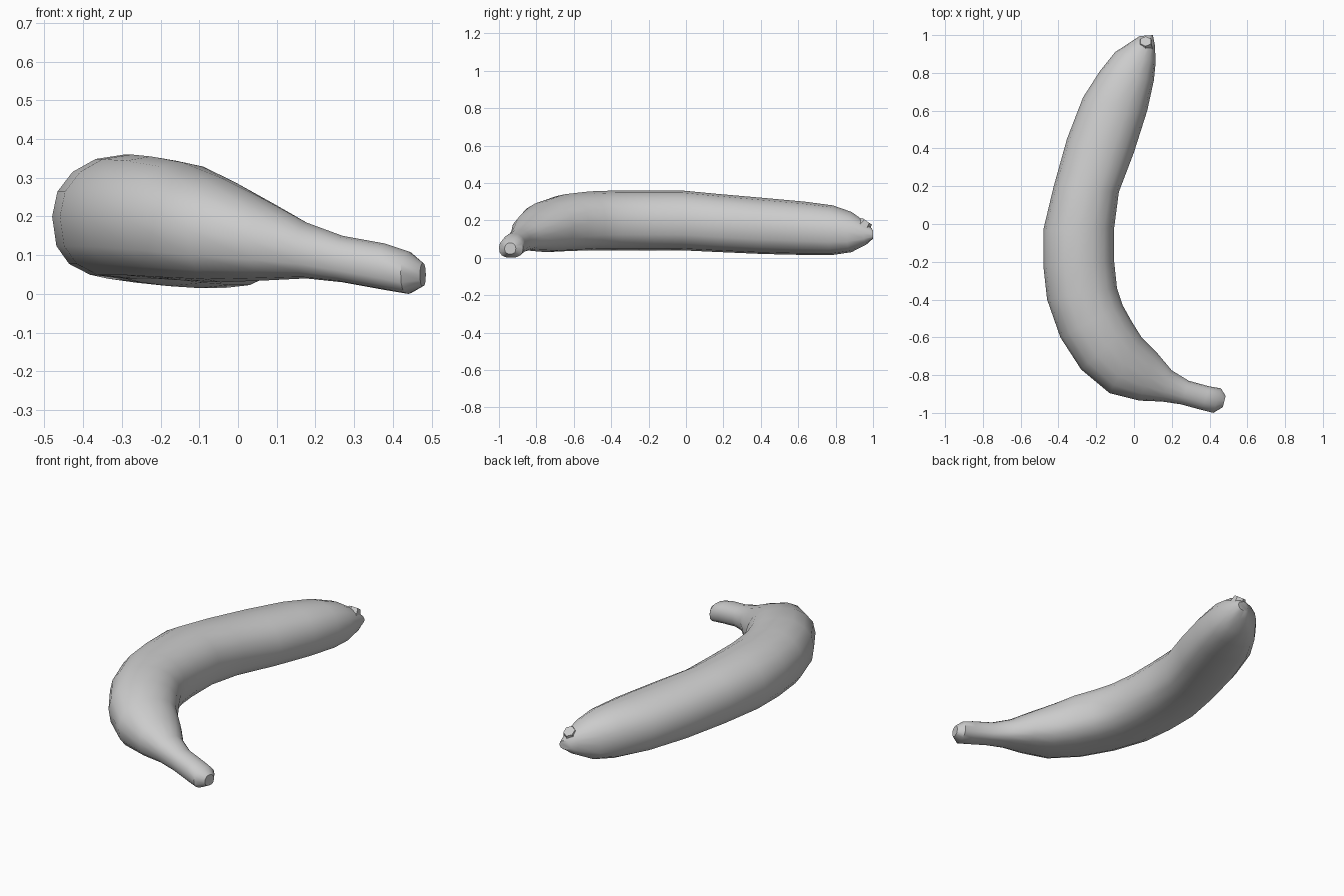
import bpy, bmesh, math
from mathutils import Vector

if "Cube" in bpy.data.objects:
    bpy.data.objects.remove(bpy.data.objects["Cube"])

# Stations along the fruit: outer edge (x, y), inner edge (x, y), bottom z, top z
STATIONS = [
    (0.03, 0.995, 0.10, 1.0, 0.10, 0.15),
    (0.0, 0.975, 0.11, 0.95, 0.07, 0.19),
    (-0.10, 0.91, 0.115, 0.86, 0.03, 0.245),
    (-0.18, 0.81, 0.105, 0.76, 0.015, 0.28),
    (-0.27, 0.67, 0.07, 0.60, 0.015, 0.30),
    (-0.355, 0.45, 0.0, 0.38, 0.02, 0.32),
    (-0.425, 0.20, -0.08, 0.17, 0.03, 0.34),
    (-0.48, -0.03, -0.105, -0.02, 0.04, 0.36),
    (-0.48, -0.22, -0.105, -0.20, 0.04, 0.36),
    (-0.46, -0.40, -0.09, -0.34, 0.04, 0.36),
    (-0.39, -0.60, -0.06, -0.43, 0.04, 0.355),
    (-0.28, -0.77, -0.01, -0.52, 0.035, 0.34),
    (-0.13, -0.895, 0.04, -0.60, 0.03, 0.30),
    (0.03, -0.935, 0.12, -0.68, 0.035, 0.24),
    (0.15, -0.94, 0.20, -0.775, 0.04, 0.185),
    (0.25, -0.955, 0.29, -0.83, 0.03, 0.15),
    (0.36, -0.985, 0.40, -0.86, 0.01, 0.13),
    (0.42, -1.0, 0.46, -0.87, 0.0, 0.11),
    (0.47, -0.97, 0.485, -0.91, 0.02, 0.08),
]
SIDES = 16


def rounded(v, exponent):
    return math.copysign(abs(v) ** (2 / exponent), v)


def ring(bm, station):
    ox, oy, ix, iy, z0, z1 = station
    outer, inner = Vector((ox, oy, 0)), Vector((ix, iy, 0))
    mid, half = (outer + inner) / 2, (inner - outer) / 2
    verts = []
    for k in range(SIDES):
        a = 2 * math.pi * k / SIDES
        c, s = math.cos(a), math.sin(a)
        e = 2.1 if s > 0 else 2.6      # flatter underside
        p = mid + half * rounded(c, e)
        p.z = (z0 + z1) / 2 + (z1 - z0) / 2 * rounded(s, e)
        verts.append(bm.verts.new(p))
    return verts


def loft(name, stations):
    bm = bmesh.new()
    rings = [ring(bm, s) for s in stations]
    for a, b in zip(rings, rings[1:]):
        for k in range(SIDES):
            j = (k + 1) % SIDES
            bm.faces.new((a[k], a[j], b[j], b[k]))
    bm.faces.new(rings[0])
    bm.faces.new(rings[-1])
    bmesh.ops.recalc_face_normals(bm, faces=bm.faces)
    mesh = bpy.data.meshes.new(name)
    bm.to_mesh(mesh)
    bm.free()
    obj = bpy.data.objects.new(name, mesh)
    bpy.context.collection.objects.link(obj)
    return obj


# Curved fruit with tapering blossom tip and stem
banana = loft("banana", STATIONS)
bpy.context.view_layer.objects.active = banana
banana.select_set(True)
bpy.ops.object.shade_smooth_by_angle(angle=math.radians(40))

# Small six-sided blossom scar on the tip
bpy.ops.mesh.primitive_cone_add(vertices=6, radius1=0.045, radius2=0.032, depth=0.05,
                                location=(0.062, 0.953, 0.175),
                                rotation=(math.radians(-35), 0, 0))
bpy.context.object.name = "blossom_scar"
